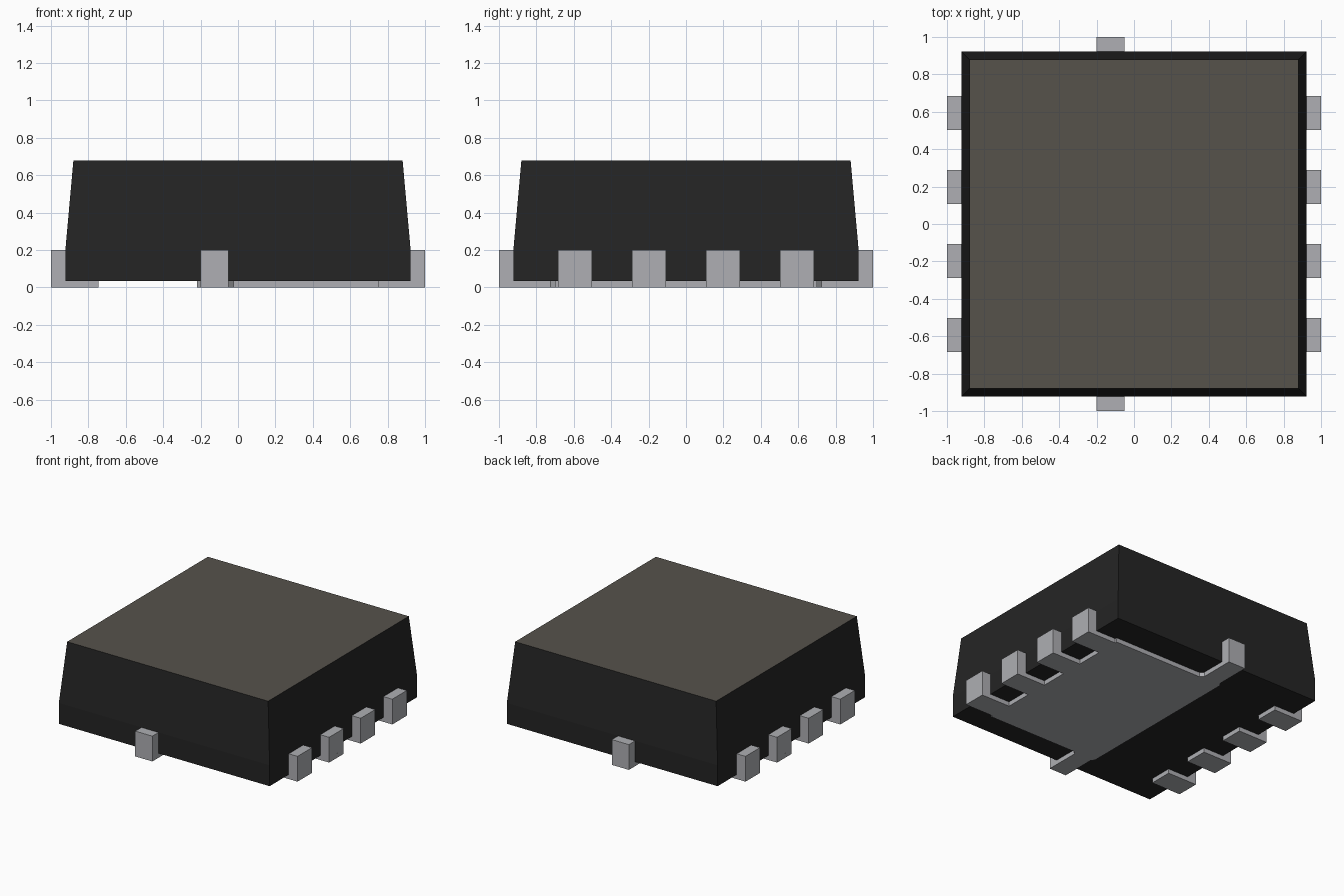
import bpy, bmesh

if "Cube" in bpy.data.objects:
    bpy.data.objects.remove(bpy.data.objects["Cube"])


def material(name, rgb):
    m = bpy.data.materials.new(name)
    m.diffuse_color = (*rgb, 1)
    m.use_nodes = True
    m.node_tree.nodes["Principled BSDF"].inputs["Base Color"].default_value = m.diffuse_color
    return m


BLACK = material("black resin", (0.018, 0.018, 0.018))
TOP = material("brown grey top", (0.093, 0.084, 0.071))
METAL = material("lead metal", (0.425, 0.43, 0.452))


def finish(name, bm, *mats):
    bmesh.ops.recalc_face_normals(bm, faces=bm.faces)
    me = bpy.data.meshes.new(name)
    bm.to_mesh(me)
    bm.free()
    for m in mats:
        me.materials.append(m)
    ob = bpy.data.objects.new(name, me)
    bpy.context.collection.objects.link(ob)
    return ob


def prism(name, outline, z0, z1, mat):
    bm = bmesh.new()
    face = bm.faces.new([bm.verts.new((x, y, z0)) for x, y in outline])
    new = bmesh.ops.extrude_face_region(bm, geom=[face])["geom"]
    verts = [v for v in new if isinstance(v, bmesh.types.BMVert)]
    bmesh.ops.translate(bm, verts=verts, vec=(0, 0, z1 - z0))
    return finish(name, bm, mat)


def block(name, x0, x1, y0, y1, z0, z1):
    return prism(name, [(x0, y0), (x1, y0), (x1, y1), (x0, y1)], z0, z1, METAL)


FOOT = 0.035        # thickness of the metal under the body
LEAD_H = 0.2
SIDE = 0.923        # half width of the body
PITCH, HALF = 0.395, 0.091

# Body: straight skirt, then walls tapering to a differently coloured top
bm = bmesh.new()
rings = []
for h, z in ((SIDE, FOOT), (SIDE, LEAD_H), (0.88, 0.68)):
    rings.append([bm.verts.new((sx * h, sy * h, z))
                  for sx, sy in ((-1, -1), (1, -1), (1, 1), (-1, 1))])
for a, b in zip(rings, rings[1:]):
    for i in range(4):
        j = (i + 1) % 4
        bm.faces.new((a[i], a[j], b[j], b[i]))
bm.faces.new(rings[0])
bm.faces.new(rings[-1]).material_index = 1
finish("body", bm, BLACK, TOP)

# Thermal pad with its joined feet, as one flat outline
centres = [PITCH * (i - 1.5) for i in range(4)]
outline = [(-0.22, -0.70), (-0.2, -0.72), (-0.2, -1), (-0.05, -1),
           (-0.05, -0.725), (-0.025, -0.70), (0.75, -0.70)]
for c in centres:
    outline += [(0.75, c - HALF), (1, c - HALF), (1, c + HALF), (0.75, c + HALF)]
outline += [(0.75, 0.70), (-0.025, 0.70), (-0.05, 0.725), (-0.05, 1),
            (-0.2, 1), (-0.2, 0.72), (-0.22, 0.70)]
prism("thermal_pad", outline, 0, FOOT, METAL)

# Upright lead ends and the separate feet on the left
for i, c in enumerate(centres):
    block(f"right_lead_{i + 1}", 0.91, 1, c - HALF, c + HALF, FOOT, LEAD_H)
    block(f"left_lead_{i + 1}", -1, -0.91, c - HALF, c + HALF, FOOT, LEAD_H)
    block(f"left_foot_{i + 1}", -1, -0.745, c - HALF, c + HALF, 0, FOOT)
block("front_lead", -0.2, -0.05, -1, -0.91, FOOT, LEAD_H)
block("back_lead", -0.2, -0.05, 0.91, 1, FOOT, LEAD_H)
